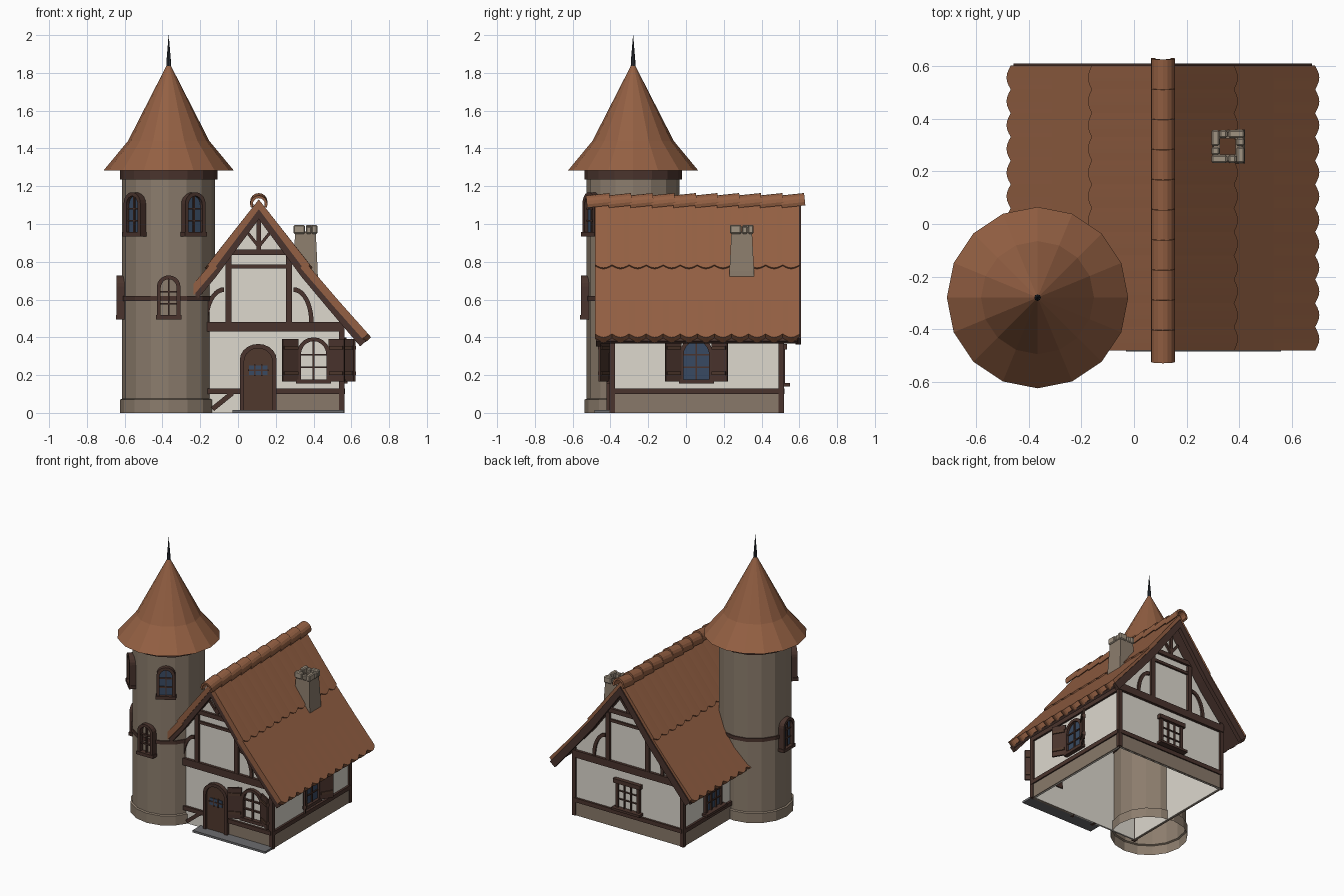
import bpy, bmesh, math
from mathutils import Matrix, Vector

if "Cube" in bpy.data.objects:
    bpy.data.objects.remove(bpy.data.objects["Cube"])

def mat(name, r, g, b):
    m = bpy.data.materials.new(name)
    lin = lambda c: (c / 255 / 12.92) if c < 11 else ((c / 255 + 0.055) / 1.055) ** 2.4
    m.diffuse_color = (lin(r), lin(g), lin(b), 1)
    m.use_nodes = True
    m.node_tree.nodes["Principled BSDF"].inputs["Base Color"].default_value = m.diffuse_color
    return m

TILE = mat("terracotta", 148, 96, 67)
PLASTER = mat("cream plaster", 221, 216, 206)
STONE = mat("tower stone", 140, 125, 109)
BASE = mat("plinth stone", 137, 121, 106)
CAP = mat("chimney stone", 160, 147, 130)
WOOD = mat("dark timber", 74, 52, 45)
LEAF = mat("door wood", 80, 57, 45)
GLASS = mat("blue glass", 56, 74, 98)
IRON = mat("dark iron", 46, 50, 57)
SLAB = mat("grey slab", 108, 108, 110)
I = Matrix.Identity(4)

def make(name, verts, faces, m, M=I):
    me = bpy.data.meshes.new(name)
    me.from_pydata([M @ Vector(v) for v in verts], [], faces)
    bm = bmesh.new()
    bm.from_mesh(me)
    bmesh.ops.recalc_face_normals(bm, faces=bm.faces)
    bm.to_mesh(me)
    bm.free()
    me.materials.append(m)
    ob = bpy.data.objects.new(name, me)
    bpy.context.collection.objects.link(ob)
    return ob

def prism(name, pts, y0, y1, m, M=I):
    """Polygon in x/z pushed from y0 to y1."""
    n = len(pts)
    v = [(x, y, z) for y in (y0, y1) for x, z in pts]
    f = [list(range(n)), list(range(n, 2 * n))]
    f += [(i, (i + 1) % n, (i + 1) % n + n, i + n) for i in range(n)]
    return make(name, v, f, m, M)

def rect(name, x0, x1, z0, z1, y0, y1, m, M=I):
    return prism(name, [(x0, z0), (x1, z0), (x1, z1), (x0, z1)], y0, y1, m, M)

def bar(name, p, q, w, M, m=WOOD, out=0.015):
    p, q = Vector(p), Vector(q)
    d = (q - p).normalized() * w / 2
    s = Vector((-d.y, d.x))
    return prism(name, [p + s, q + s, q - s, p - s], -out, 0.01, m, M)

def lathe(name, c, prof, n, m, phase=0.0):
    v = [(c[0] + r * math.cos(phase + 2 * math.pi * k / n),
          c[1] + r * math.sin(phase + 2 * math.pi * k / n), z) for r, z in prof for k in range(n)]
    f = [(i * n + k, i * n + (k + 1) % n, (i + 1) * n + (k + 1) % n, (i + 1) * n + k)
         for i in range(len(prof) - 1) for k in range(n)]
    return make(name, v, f, m)

def arch(w, h, rise, z0=0, n=10):
    a = [math.pi * k / n for k in range(n + 1)]
    return [(w / 2, z0)] + [(w / 2 * math.cos(t), h - rise + rise * math.sin(t)) for t in a] + [(-w / 2, z0)]

def place(x, y, deg, z=0):
    """Wall frame: local x runs along the wall, local -y points outward."""
    return Matrix.Translation((x, y, z)) @ Matrix.Rotation(math.radians(deg), 4, 'Z')

def arched_window(name, M, w, h, rise, t, pane, out=0.03):
    frame = arch(w, h, rise) + arch(w - 2 * t, h - t, rise - t * 0.6)[::-1]
    prism(name + "_frame", frame, -out, 0.02, WOOD, M)
    rect(name + "_sill", -w / 2 - 0.005, w / 2 + 0.005, -0.005, t * 0.9, -out - 0.005, 0.02, WOOD, M)
    if pane:
        prism(name + "_pane", arch(w - t, h - t / 2, rise - t / 2), -0.009, -0.001, pane, M)
    b = 0.009
    rect(name + "_mullion", -b / 2, b / 2, 0, h - t / 2, -0.016, 0, WOOD, M)
    for k in (0.32, 0.6):
        rect(name + "_crossbar", -w / 2 + t / 2, w / 2 - t / 2, h * k, h * k + b, -0.016, 0, WOOD, M)

# ---------------- tower ----------------
T = (-0.367, -0.28)
lathe("tower_wall", T, [(0.257, 0), (0.257, 0.07), (0.246, 0.075), (0.246, 1.27)], 16, STONE)
lathe("tower_belt", T, [(0.24, 0.592), (0.253, 0.592), (0.253, 0.618), (0.24, 0.618)], 16, WOOD)
lathe("tower_cornice", T, [(0.24, 1.235), (0.258, 1.235), (0.258, 1.285), (0.24, 1.285)], 16, WOOD)
lathe("tower_roof", T, [(0.22, 1.283), (0.345, 1.283), (0.215, 1.44), (0.008, 1.845)], 16, TILE)
lathe("tower_spire", T, [(0.013, 1.82), (0.012, 1.86), (0.0005, 2.0)], 8, IRON)
for nm, deg, z, pane in (("front_low", 0, 0.5, None), ("left_low", -90, 0.5, GLASS),
                         ("left_high", -45, 0.94, GLASS), ("right_high", 31, 0.94, GLASS)):
    M = place(T[0], T[1], deg, z) @ Matrix.Translation((0, -0.245, 0))
    arched_window("tower_window_" + nm, M, 0.125, 0.228, 0.06, 0.02, pane)

# ---------------- house walls ----------------
CX, HW, Y0, Y1 = 0.11, 0.44, -0.39, 0.505
FRONT, BACK = place(CX, Y0, 0), place(CX, Y1, 180)
RIGHT, LEFT = place(CX + HW, (Y0 + Y1) / 2, 90), place(CX - HW, (Y0 + Y1) / 2, -90)
HL = (Y1 - Y0) / 2
gable = [(-HW, 0), (HW, 0), (HW, 0.49), (0.27, 0.68), (0, 1.04), (-0.27, 0.68), (-HW, 0.49)]

def curved_brace(name, s, M):
    c, a = (s * 0.30, 0.50), [math.radians(90 - 9 * k) for k in range(11)]
    o = [(s * (0.185 + 0.105 * math.cos(t)), 0.48 + 0.185 * math.sin(t)) for t in a]
    i = [(s * (0.185 + 0.082 * math.cos(t)), 0.48 + 0.160 * math.sin(t)) for t in a]
    prism(name, o + i[::-1], -0.012, 0.005, WOOD, M)

for side, M in (("front", FRONT), ("back", BACK)):
    prism(side + "_wall", gable, 0, 0.012, PLASTER, M)
    rect(side + "_main_beam", -HW - 0.01, HW + 0.01, 0.43, 0.482, -0.02, 0.01, WOOD, M)
    rect(side + "_collar_low", -0.16, 0.16, 0.765, 0.785, -0.013, 0.01, WOOD, M)
    rect(side + "_collar_high", -0.17, 0.17, 0.835, 0.866, -0.018, 0.01, WOOD, M)
    bar(side + "_king_post", (0, 0.86), (0, 1.03), 0.022, M)
    for s in (-1, 1):
        rect(side + "_gable_post", s * 0.16 - 0.016, s * 0.16 + 0.016, 0.48, 0.83, -0.018, 0.01, WOOD, M)
        bar(side + "_king_brace", (0, 0.88), (s * 0.06, 0.955), 0.016, M)
        curved_brace(side + "_curved_brace", s, M)
        rect(side + "_corner_post", s * HW - 0.014, s * HW + 0.014, 0, 0.5, -0.014, 0.014, WOOD, M)
for side, M in (("right", RIGHT), ("left", LEFT)):
    rect(side + "_wall", -HL, HL, 0, 0.5, 0, 0.012, PLASTER, M)
    rect(side + "_main_beam", -HL, HL, 0.43, 0.48, -0.014, 0.01, WOOD, M)
for side, M, a, b in (("right", RIGHT, -HL, HL), ("left", LEFT, -HL, HL), ("back", BACK, -HW, HW),
                      ("front", FRONT, 0.09, HW)):
    rect(side + "_plinth", a, b, 0, 0.105, -0.007, 0.01, BASE, M)
    rect(side + "_plinth_rail", a, b, 0.1, 0.13, -0.016, 0.01, WOOD, M)
rect("front_left_rail", -HW, -0.09, 0.1, 0.13, -0.016, 0.01, WOOD, FRONT)
bar("front_left_brace", (-0.245, 0.02), (-0.14, 0.105), 0.026, FRONT)

# ---------------- door and step ----------------
D = place(0.107, Y0, 0)
prism("door_frame", arch(0.195, 0.365, 0.085) + arch(0.15, 0.342, 0.07)[::-1], -0.03, 0.01, WOOD, D)
prism("door_leaf", arch(0.152, 0.343, 0.07, 0.01), -0.016, 0.01, LEAF, D)
rect("door_glass", -0.05, 0.05, 0.2, 0.25, -0.02, -0.012, GLASS, D)
for x in (-0.018, 0.018):
    rect("door_glass_bar", x - 0.004, x + 0.004, 0.195, 0.255, -0.024, -0.01, WOOD, D)
rect("door_glass_crossbar", -0.055, 0.055, 0.221, 0.229, -0.024, -0.01, WOOD, D)
rect("door_step", -0.03, 0.56, 0, 0.015, -0.485, Y0, SLAB)

# ---------------- house windows ----------------
def shuttered_window(name, M, pane):
    M = M @ Matrix.Translation((0, 0, 0.16))
    arched_window(name, M, 0.175, 0.24, 0.085, 0.02, pane, 0.025)
    for s in (-1, 1):
        S = M @ Matrix.Translation((s * 0.085, -0.015, 0)) @ Matrix.Rotation(s * math.radians(-30), 4, 'Z')
        a, b = sorted((0, s * 0.095))
        rect(name + "_shutter", a, b, 0.005, 0.232, -0.012, 0, WOOD, S)
        for z in (0.04, 0.175):
            rect(name + "_shutter_batten", a + 0.006, b - 0.006, z, z + 0.02, -0.019, 0.006, LEAF, S)

shuttered_window("front_window", place(0.4, Y0, 0), None)
shuttered_window("right_window", place(CX + HW, 0.055, 90), GLASS)
for name, M, pane in (("back_window", BACK, PLASTER), ("left_window", place(CX - HW, 0.17, -90), GLASS)):
    rect(name + "_pane", -0.08, 0.08, 0.16, 0.34, -0.008, 0, pane, M)
    rect(name + "_sill", -0.115, 0.115, 0.14, 0.157, -0.045, 0.01, WOOD, M)
    rect(name + "_lintel", -0.11, 0.11, 0.335, 0.365, -0.03, 0.01, WOOD, M)
    for x, w in ((-0.085, 0.022), (0.085, 0.022), (-0.028, 0.008), (0.028, 0.008)):
        rect(name + "_upright", x - w / 2, x + w / 2, 0.15, 0.34, -0.02, 0, WOOD, M)
    for z in (0.215, 0.275):
        rect(name + "_crossbar", -0.085, 0.085, z, z + 0.008, -0.016, 0, WOOD, M)

# ---------------- main roof ----------------
def roof_layer(name, prof, t, y0, y1, m, wave=0.0):
    """Mirrored sloping sheet; the lower edge is scalloped by wave."""
    n = 72 if wave else 1
    k = len(prof)
    for s in (-1, 1):
        v = []
        for j in range(n + 1):
            y = y0 + (y1 - y0) * j / n
            cut = wave * (1 - abs(math.sin(math.pi * 12 * j / n)))
            top = [(u - cut * (i == k - 1), z + 1.15 * cut * (i == k - 1)) for i, (u, z) in enumerate(prof)]
            low = [(u - 0.75 * t, z - 0.66 * t) if u > 0 else (0, z - 1.3 * t) for u, z in top]
            v += [(CX + s * u, y, z) for u, z in top + low[::-1]]
        c = 2 * k
        f = [(j * c + i, j * c + (i + 1) % c, (j + 1) * c + (i + 1) % c, (j + 1) * c + i)
             for j in range(n) for i in range(c)]
        f += [(e + i, e + i + 1, e + c - 2 - i, e + c - 1 - i) for e in (0, n * c) for i in range(k - 1)]
        make(name + ("_right" if s > 0 else "_left"), v, f, m)

roof_layer("lower_tiles", [(0.25, 0.795), (0.42, 0.597), (0.595, 0.4)], 0.04, -0.482, 0.602, TILE, 0.016)
roof_layer("upper_tiles", [(0, 1.13), (0.285, 0.768)], 0.04, -0.482, 0.602, TILE, 0.014)
under = [(0, 1.08), (0.26, 0.745), (0.39, 0.59), (0.568, 0.38)]
roof_layer("roof_boards", under, 0.018, -0.465, 0.59, WOOD)
roof_layer("front_bargeboard", under, 0.042, -0.476, -0.45, WOOD)
roof_layer("back_bargeboard", [(u, z + 0.015) for u, z in under], 0.05, 0.58, 0.61, WOOD)

# ridge tiles, each tipped up a little towards the back
arc = [math.radians(-25 + 23 * k) for k in range(11)]
ring = [(0.046 * math.cos(a), 0.046 * math.sin(a)) for a in arc]
ring += [(0.032 * math.cos(a), 0.032 * math.sin(a)) for a in arc[::-1]]
for k in range(10):
    R = Matrix.Translation((CX, -0.525 + 0.1145 * k, 1.105)) @ Matrix.Rotation(math.radians(6), 4, 'X')
    prism("ridge_tile", ring, 0, 0.125, TILE, R)

# ---------------- chimney ----------------
CH = (0.357, 0.295)
lathe("chimney_shaft", CH, [(0.094, 0.62), (0.092, 0.75), (0.077, 0.96), (0.042, 0.96), (0.042, 0.72)],
      4, STONE, math.pi / 4)
for k in range(4):
    M = place(CH[0], CH[1], 90 * k)
    for x0, x1, h in ((-0.063, -0.002, 0.995), (0.002, 0.032, 0.988)):
        ob = rect("chimney_cap_stone", x0, x1, 0.948, h, -0.063, -0.032, CAP, M)
        bv = ob.modifiers.new("worn_edges", 'BEVEL')
        bv.width, bv.segments = 0.006, 1
